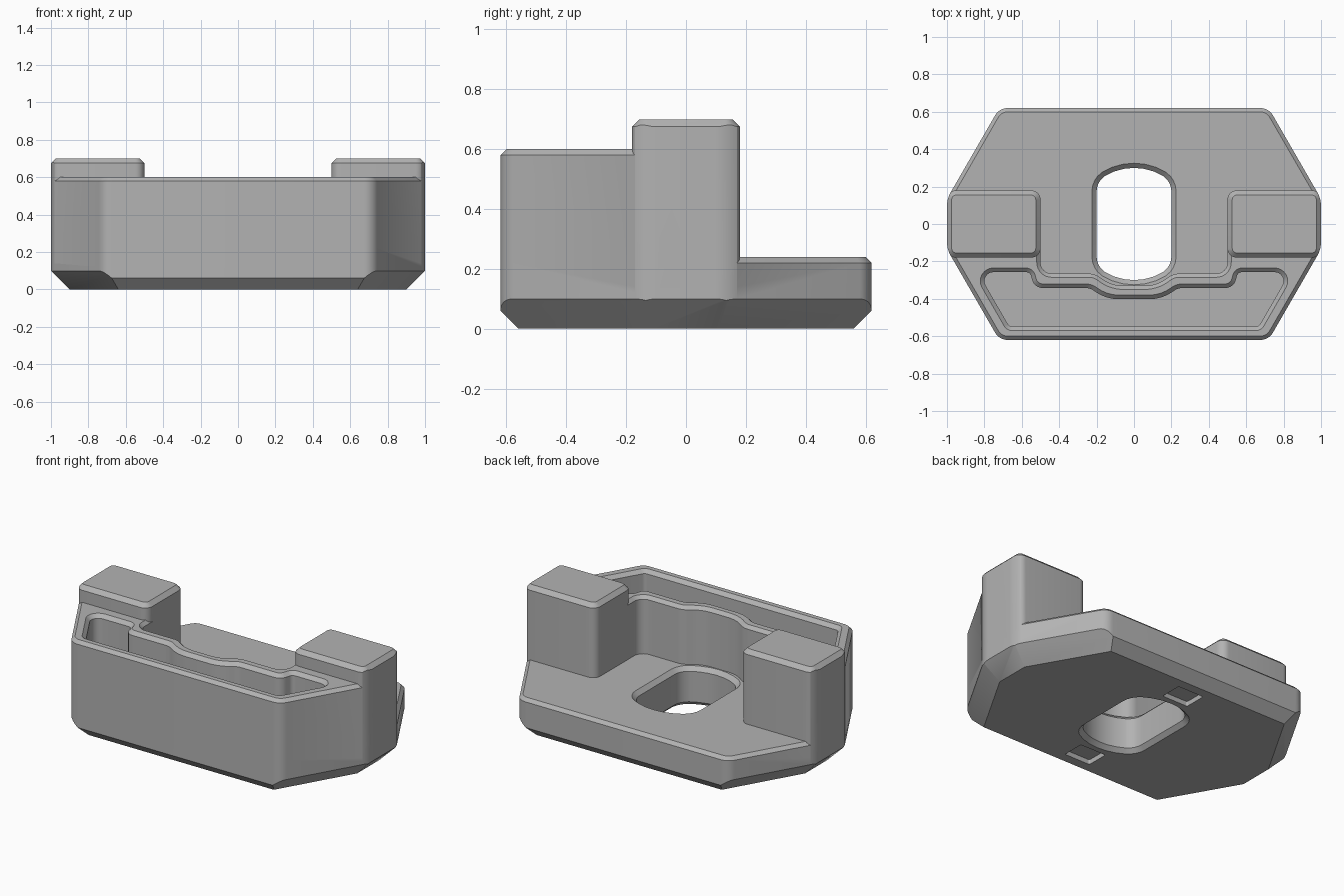
import bpy, bmesh, math
from mathutils import Vector

cube = bpy.data.objects.get("Cube")
if cube:
    bpy.data.objects.remove(cube, do_unlink=True)

grey = bpy.data.materials.new("plain_grey")
grey.use_nodes = True
colour = (0.45, 0.45, 0.45, 1)
grey.diffuse_color = colour
grey.node_tree.nodes["Principled BSDF"].inputs["Base Color"].default_value = colour


def mirrored(half):
    """Close a right-hand half outline with its mirror image."""
    return half + [(-x, y, r) for x, y, r in reversed(half)]


def rounded(corners, steps=8):
    """Turn (x, y, radius) corners into an outline with true arc fillets."""
    out = []
    for i, (x, y, r) in enumerate(corners):
        p = Vector((x, y))
        if r == 0:
            out.append(p)
            continue
        a = (Vector(corners[i - 1][:2]) - p).normalized()
        b = (Vector(corners[(i + 1) % len(corners)][:2]) - p).normalized()
        half = math.acos(max(-1, min(1, a.dot(b)))) / 2
        reach = r / math.tan(half)
        centre = p + (a + b).normalized() * r / math.sin(half)
        s, e = p + a * reach - centre, p + b * reach - centre
        start = math.atan2(s.y, s.x)
        sweep = math.atan2(s.x * e.y - s.y * e.x, s.dot(e))
        for k in range(steps + 1):
            t = start + sweep * k / steps
            out.append(centre + r * Vector((math.cos(t), math.sin(t))))
    return out


def offset(outline, d):
    """Grow (or shrink) a counter-clockwise outline by d."""
    out = []
    for i, p in enumerate(outline):
        u = (p - outline[i - 1]).normalized()
        v = (outline[(i + 1) % len(outline)] - p).normalized()
        n, m = Vector((u.y, -u.x)), Vector((v.y, -v.x))
        out.append(p + (n + m) * d / (1 + n.dot(m)))
    return out


def loft(name, outline, levels):
    """Stack the outline at (height, offset) levels into a closed solid."""
    bm = bmesh.new()
    rings = [[bm.verts.new((p.x, p.y, z)) for p in offset(outline, d)] for z, d in levels]
    bm.faces.new(list(reversed(rings[0])))
    bm.faces.new(rings[-1])
    n = len(outline)
    for lo, hi in zip(rings, rings[1:]):
        for i in range(n):
            j = (i + 1) % n
            bm.faces.new((lo[i], lo[j], hi[j], hi[i]))
    mesh = bpy.data.meshes.new(name)
    bm.to_mesh(mesh)
    bm.free()
    obj = bpy.data.objects.new(name, mesh)
    bpy.context.collection.objects.link(obj)
    mesh.materials.append(grey)
    return obj


def combine(target, tool, operation):
    """Apply a boolean and drop the tool."""
    mod = target.modifiers.new(operation.lower(), "BOOLEAN")
    mod.operation, mod.object, mod.solver = operation, tool, "EXACT"
    bpy.ops.object.select_all(action="DESELECT")
    bpy.context.view_layer.objects.active = target
    target.select_set(True)
    bpy.ops.object.modifier_apply(modifier=mod.name)
    bpy.data.objects.remove(tool, do_unlink=True)


def rectangle(x0, x1, y0, y1, r):
    return rounded([(x0, y0, r), (x1, y0, r), (x1, y1, r), (x0, y1, r)])


# Shared outer outline
hexagon = rounded(mirrored([(0.72, -0.62, 0.08), (1, -0.135, 0.15),
                            (1, 0.135, 0.15), (0.72, 0.62, 0.08)]))

# Base slab with bevelled rim
body = loft("clamp_body", hexagon, [(0, 0), (0.22, 0), (0.24, -0.02)])

# Front wall, cut back to a flared inner face that bows around the hole
wall = loft("front_wall", hexagon, [(0.12, 0), (0.58, 0), (0.6, -0.02)])
rear = rounded(mirrored([(0.12, -0.33, 0.2), (0.21, -0.265, 0.1), (0.5, -0.265, 0.06),
                         (0.5, 0, 0), (1.3, 0, 0), (1.3, 1, 0)]))
combine(wall, loft("rear_cutter", rear, [(0.05, 0), (0.58, 0), (0.6, 0.02), (0.8, 0.02)]),
        "DIFFERENCE")
combine(body, wall, "UNION")

# Side posts
for x0, x1 in ((0.5, 1), (-1, -0.5)):
    post = loft("post", rectangle(x0, x1, -0.18, 0.18, 0.05),
                [(0.14, 0), (0.675, 0), (0.7, -0.025)])
    combine(post, loft("post_limit", hexagon, [(0.1, 0), (0.9, 0)]), "INTERSECT")
    combine(body, post, "UNION")

# Pocket in the front wall
pocket = rounded(mirrored([(0.68, -0.57, 0.05), (0.873, -0.235, 0.07), (0.54, -0.235, 0.05),
                           (0.515, -0.32, 0.035), (0.23, -0.32, 0.1), (0.14, -0.38, 0.2)]))
combine(body, loft("pocket_cutter", pocket, [(0.24, -0.022), (0.578, -0.022), (0.6, 0), (0.7, 0)]),
        "DIFFERENCE")

# Flat-sided round hole, bevelled at both ends
radius, side, parts = 0.3, 0.2, 8
first = math.acos(side / radius)
arc = []
for k in range(parts + 1):
    t = first + (math.pi - 2 * first) * k / parts
    arc.append((radius * math.cos(t), radius * math.sin(t), 0.1 if k in (0, parts) else 0))
hole = rounded(arc + [(-x, -y, r) for x, y, r in arc], 4)
combine(body, loft("hole_cutter", hole, [(-0.1, 0.025), (0, 0.025), (0.025, 0),
                                        (0.215, 0), (0.24, 0.025), (0.3, 0.025)]), "DIFFERENCE")

# Shallow recesses underneath
for y in (-0.43, 0.43):
    combine(body, loft("recess_cutter", rectangle(-0.09, 0.09, y - 0.07, y + 0.07, 0.01),
                       [(-0.1, 0), (0.03, 0)]), "DIFFERENCE")

# Bottom chamfers, narrower along the front and back
bm = bmesh.new()
bm.from_mesh(body.data)
for k in range(8):
    slope = (0, math.pi / 6, math.pi / 2, math.pi * 5 / 6)[k % 4] + math.pi * (k // 4)
    n = Vector((math.cos(slope), math.sin(slope), 0))
    reach = (1, 0.934, 0.62, 0.934)[k % 4]
    drop = 0.06 if k % 4 == 2 else 0.1
    cut = bmesh.ops.bisect_plane(bm, geom=bm.verts[:] + bm.edges[:] + bm.faces[:],
                                 plane_co=n * reach + Vector((0, 0, drop)),
                                 plane_no=n - Vector((0, 0, 1)), clear_outer=True)
    edges = [e for e in cut["geom_cut"] if isinstance(e, bmesh.types.BMEdge)]
    if edges:
        bmesh.ops.edgeloop_fill(bm, edges=edges)
bmesh.ops.recalc_face_normals(bm, faces=bm.faces)
bm.to_mesh(body.data)
bm.free()

bpy.ops.object.select_all(action="DESELECT")
body.select_set(True)
bpy.context.view_layer.objects.active = body
bpy.ops.object.shade_smooth_by_angle(angle=math.radians(25))
